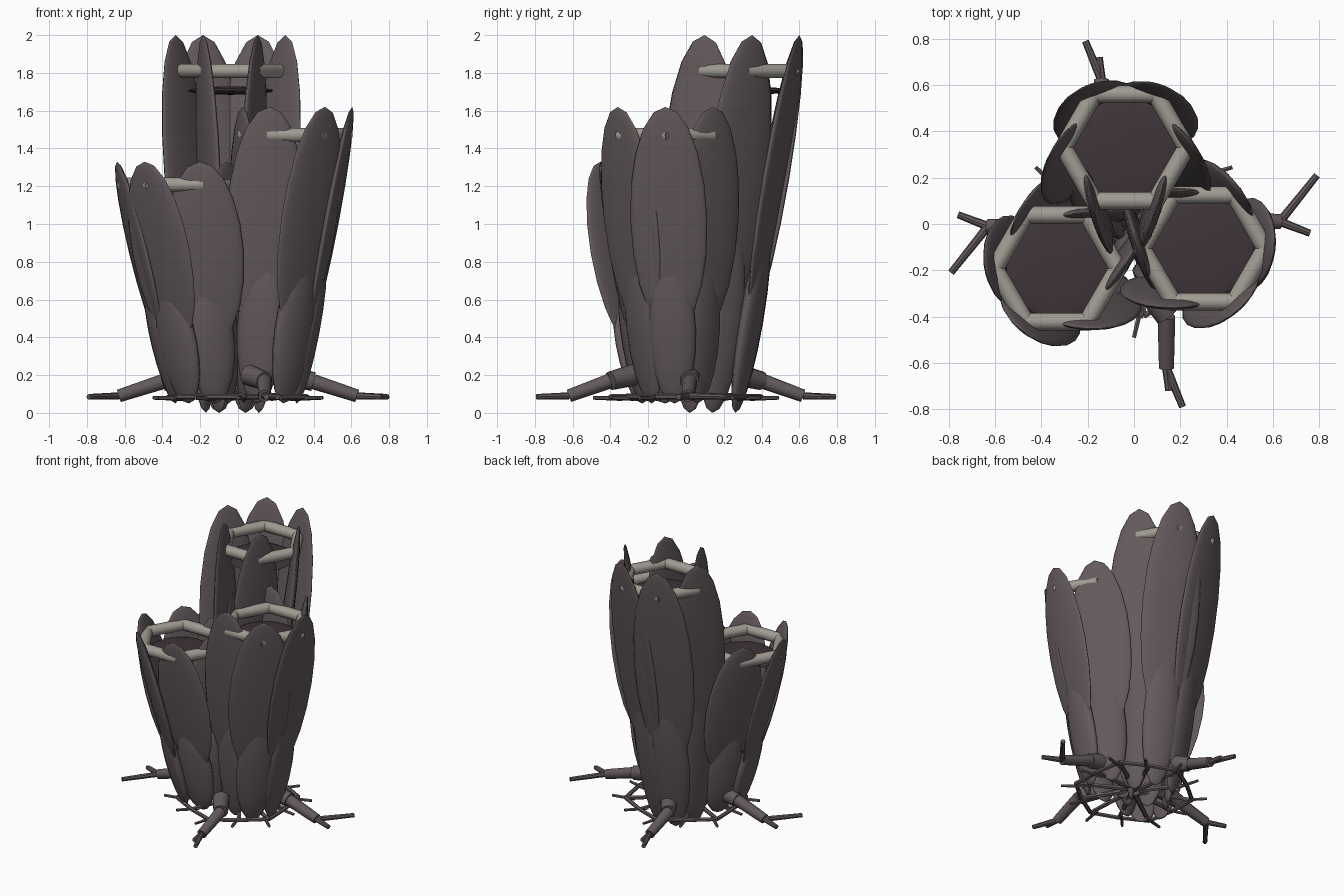
import bpy, math
from mathutils import Vector, Matrix

if "Cube" in bpy.data.objects:
    bpy.data.objects.remove(bpy.data.objects["Cube"])


def material(name, rgb):
    m = bpy.data.materials.new(name)
    m.diffuse_color = (*rgb, 1)
    m.use_nodes = True
    m.node_tree.nodes["Principled BSDF"].inputs["Base Color"].default_value = m.diffuse_color
    return m


BARK = material("bark", (0.125, 0.10, 0.105))
DARK = material("dark_hollow", (0.05, 0.035, 0.04))
BONE = material("pale_rim", (0.35, 0.33, 0.29))


def finish(name, mat):
    ob = bpy.context.object
    ob.name = name
    ob.data.materials.append(mat)
    bpy.ops.object.shade_smooth_by_angle(angle=math.radians(40))
    return ob


def rod(name, a, b, r1, r2, mat=BARK, sides=10):
    a, b = Vector(a), Vector(b)
    d = b - a
    bpy.ops.mesh.primitive_cone_add(vertices=sides, radius1=r1, radius2=r2, depth=d.length,
                                    location=(a + b) / 2,
                                    rotation=d.to_track_quat('Z', 'Y').to_euler())
    return finish(name, mat)


def plate(name, a, b, centre, width, thick):
    """Flattened sphere from a to b, its flat side facing away from centre."""
    axis = (b - a).normalized()
    out = Vector((b.x - centre.x, b.y - centre.y, 0))
    out = (out - axis * out.dot(axis)).normalized()
    side = axis.cross(out)
    bpy.ops.mesh.primitive_uv_sphere_add(segments=16, ring_count=10)
    ob = finish(name, BARK)
    rot = Matrix((out, side, axis)).transposed().to_4x4()
    ob.matrix_world = (Matrix.Translation((a + b) / 2) @ rot
                       @ Matrix.Diagonal((thick, width, (b - a).length / 2, 1)))


def tube(name, base, top, height, bottom):
    base, top = Vector((*base, 0)), Vector((*top, 0))

    def at(t, k, extra=0):
        c = base.lerp(top, t)
        r = 0.14 + 0.15 * t + extra
        ang = k * math.pi / 3
        return Vector((c.x + r * math.cos(ang), c.y + r * math.sin(ang),
                       bottom + (height - bottom) * t))

    for k in range(6):
        # lower short scales and tall upper scales
        plate(f"{name}_lower_scale_{k}", at(0, k), at(0.49, k, 0.0), base, 0.125, 0.05)
        plate(f"{name}_upper_scale_{k}", at(0.24, k), at(1, k), base, 0.205, 0.037)
        # pale rim bars joining the scales
        p, q = at(0.905, k, -0.01), at(0.905, k + 1, -0.01)
        e = (q - p) * 0.06
        rod(f"{name}_rim_bar_{k}", p - e, q + e, 0.038, 0.038, BONE, 12)
    # dark disc closing the hollow
    c = base.lerp(top, 0.86)
    bpy.ops.mesh.primitive_uv_sphere_add(segments=24, ring_count=10,
                                         location=(c.x, c.y, height * 0.853))
    bpy.context.object.scale = (0.225, 0.225, 0.022)
    finish(f"{name}_hollow", DARK)


tube("back_tube", (-0.03, 0.14), (-0.04, 0.35), 2.0, 0.0)
tube("right_tube", (0.17, -0.06), (0.315, -0.11), 1.62, 0.05)
tube("left_tube", (-0.19, -0.11), (-0.35, -0.20), 1.33, 0.05)

# forked side roots, mirrored by half turns
ROOTS = [((0.26, 0.02, 0.2), (0.40, 0.02, 0.165), (0.63, 0.01, 0.09),
          ((0.79, 0.21, 0.085), (0.76, -0.04, 0.085))),
         ((0.06, -0.28, 0.2), (0.14, -0.40, 0.17), (0.14, -0.62, 0.09),
          ((0.21, -0.79, 0.085), (0.15, -0.72, 0.085)))]
for i, (a, b, c, forks) in enumerate(ROOTS):
    for s in (1, -1):
        turn = lambda p: (p[0] * s, p[1] * s, p[2])
        tag = f"{i}_{'a' if s > 0 else 'b'}"
        rod(f"root_stub_{tag}", turn(a), turn(b), 0.058, 0.05)
        rod(f"root_{tag}", turn(b), turn(c), 0.04, 0.034)
        for j, f in enumerate(forks):
            rod(f"root_fork_{tag}_{j}", turn(c), turn(f), 0.019, 0.015, sides=8)

# thin root web under the tubes
N = 12


def web(k, r, z):
    ang = (k + 0.2) * math.tau / N
    return (r * math.cos(ang), r * math.sin(ang), z)


for k in range(N):
    ra, rb = (0.40 if k % 2 else 0.36), (0.36 if k % 2 else 0.40)
    rod(f"web_ring_{k}", web(k, ra, 0.085), web(k + 1, rb, 0.085), 0.014, 0.014, sides=6)
    rod(f"web_spoke_{k}", web(k + 0.4, 0.04, 0.095), web(k, ra, 0.085), 0.018, 0.013, sides=6)
    rod(f"web_twig_{k}", web(k, ra - 0.06, 0.075), web(k - 0.2, ra + 0.09, 0.08), 0.012, 0.01, sides=6)
